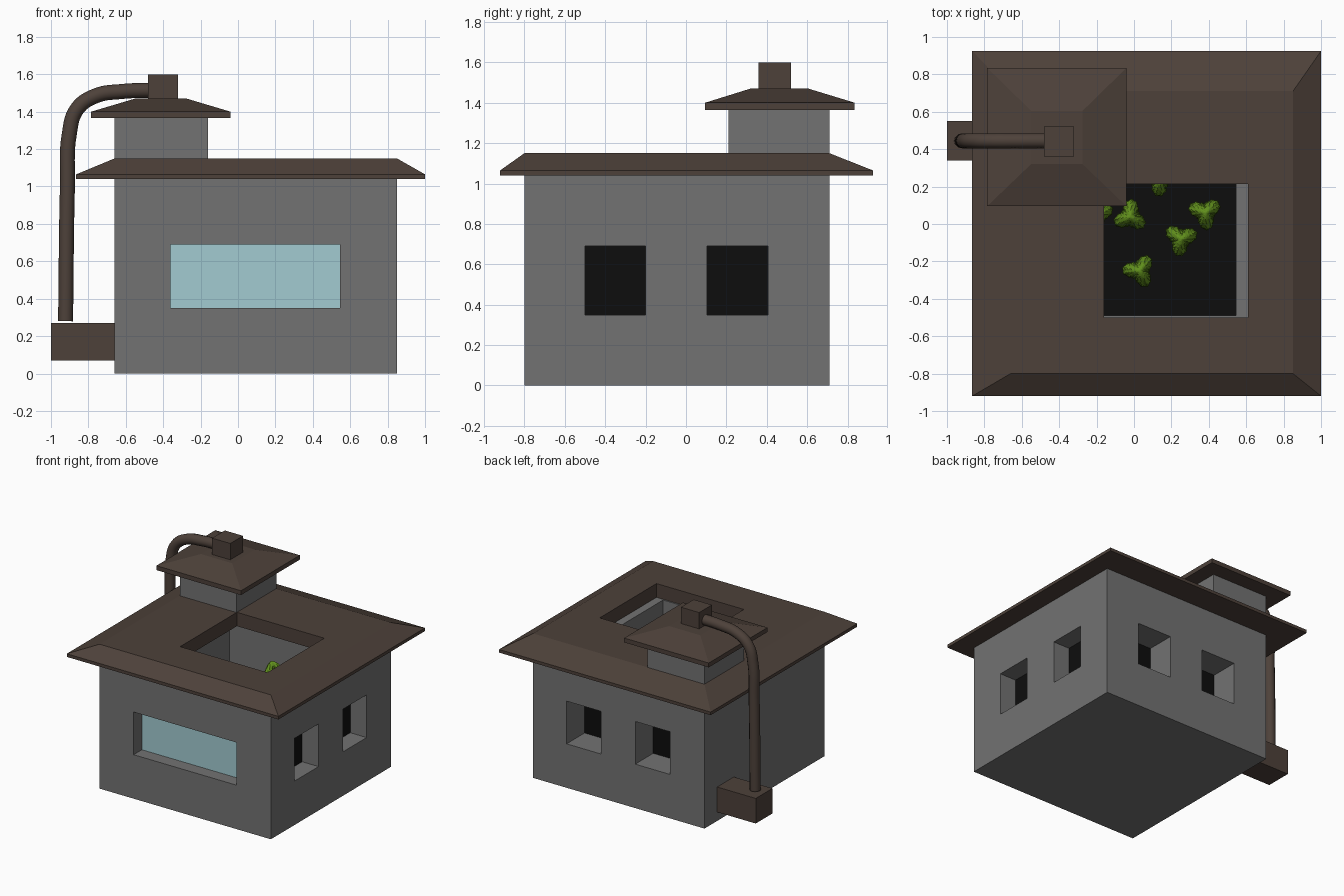
import bpy, bmesh, math, random

if "Cube" in bpy.data.objects:
    bpy.data.objects.remove(bpy.data.objects["Cube"])

random.seed(4)


def material(name, r, g, b):
    m = bpy.data.materials.new(name)
    m.diffuse_color = (r, g, b, 1)
    m.use_nodes = True
    m.node_tree.nodes["Principled BSDF"].inputs["Base Color"].default_value = m.diffuse_color
    return m


GREY = material("grey wall", 0.17, 0.17, 0.17)
BROWN = material("dark brown", 0.075, 0.053, 0.042)
GLASS = material("pale blue glass", 0.36, 0.60, 0.64)
BLACK = material("black", 0.004, 0.004, 0.004)
GREEN = material("leaf green", 0.12, 0.28, 0.012)


def finish(bm, name, mat):
    bmesh.ops.recalc_face_normals(bm, faces=bm.faces)
    me = bpy.data.meshes.new(name)
    bm.to_mesh(me)
    bm.free()
    me.materials.append(mat)
    ob = bpy.data.objects.new(name, me)
    bpy.context.collection.objects.link(ob)
    return ob


def loft(name, rects, mat, closed=False):
    """Join rectangles (x0, x1, y0, y1, z) into one skin, capped or looped shut."""
    bm = bmesh.new()
    rings = [[bm.verts.new(p) for p in
              ((a, c, z), (b, c, z), (b, d, z), (a, d, z))]
             for a, b, c, d, z in rects]
    pairs = list(zip(rings, rings[1:]))
    if closed:
        pairs.append((rings[-1], rings[0]))
    else:
        bm.faces.new(rings[0])
        bm.faces.new(rings[-1])
    for lo, hi in pairs:
        for i in range(4):
            j = (i + 1) % 4
            bm.faces.new((lo[i], lo[j], hi[j], hi[i]))
    return finish(bm, name, mat)


def box(name, x0, x1, y0, y1, z0, z1, mat):
    return loft(name, [(x0, x1, y0, y1, z0), (x0, x1, y0, y1, z1)], mat)


# Hollow house body, open at the top
FLOOR = 0.42
outer = (-0.66, 0.85, -0.80, 0.71)
room = (-0.405, 0.545, -0.49, 0.47)
body = loft("house_walls", [outer + (0,), outer + (1.04,),
                            room + (1.04,), room + (FLOOR,)], GREY)
box("room_floor", *room, FLOOR, FLOOR + 0.008, BLACK)

# Window recesses, each with a thin pane at the back of the recess
Z0, Z1 = 0.35, 0.69
windows = [("front_window", (-0.36, 0.545, -0.9, -0.69), 1, GLASS)]
for i, (a, b) in enumerate(((-0.50, -0.20), (0.105, 0.405))):
    windows.append((f"right_window_{i}", (0.70, 0.95, a, b), 0, BLACK))
for i, (a, b) in enumerate(((-0.355, -0.05), (0.25, 0.555))):
    windows.append((f"back_window_{i}", (a, b, 0.478, 0.8), 2, BLACK))

for name, (x0, x1, y0, y1), side, mat in windows:
    cutter = box("cutter", x0, x1, y0, y1, Z0, Z1, GREY)
    mod = body.modifiers.new("cut", 'BOOLEAN')
    mod.operation, mod.object, mod.solver = 'DIFFERENCE', cutter, 'EXACT'
    bpy.context.view_layer.objects.active = body
    bpy.ops.object.modifier_apply(modifier=mod.name)
    bpy.data.objects.remove(cutter)
    if side == 0:
        x1 = x0 + 0.006
    elif side == 1:
        y0 = y1 - 0.006
    else:
        y1 = y0 + 0.006
    box(name, x0, x1, y0, y1, Z0, Z1, mat)

# Main roof with a square skylight opening
eave = (-0.865, 1.0, -0.92, 0.925)
hole = (-0.16, 0.61, -0.50, 0.215)
loft("main_roof", [eave + (1.04,), eave + (1.065,), outer + (1.15,),
                   hole + (1.15,), hole + (1.04,)], BROWN, closed=True)

# Small tower, its roof and the chimney block
box("tower_walls", -0.66, -0.16, 0.21, 0.71, 1.10, 1.37, GREY)
cap = (-0.785, -0.04, 0.095, 0.835)
loft("tower_roof", [cap + (1.365,), cap + (1.40,),
                    (-0.55, -0.275, 0.32, 0.605, 1.47)], BROWN)
box("chimney", -0.48, -0.32, 0.36, 0.52, 1.46, 1.60, BROWN)

# Outside pipe and the box below it
path = [(-0.46, 1.515), (-0.62, 1.508), (-0.76, 1.485), (-0.86, 1.415),
        (-0.902, 1.28), (-0.912, 1.0), (-0.922, 0.28)]
cu = bpy.data.curves.new("pipe", 'CURVE')
cu.dimensions = '3D'
cu.bevel_depth, cu.bevel_resolution, cu.use_fill_caps = 0.04, 4, True
cu.resolution_u = 8
sp = cu.splines.new('BEZIER')
sp.bezier_points.add(len(path) - 1)
for p, (x, z) in zip(sp.bezier_points, path):
    p.co = (x, 0.445, z)
    p.handle_left_type = p.handle_right_type = 'AUTO'
cu.materials.append(BROWN)
bpy.context.collection.objects.link(bpy.data.objects.new("pipe", cu))
box("pipe_box", -1.0, -0.66, 0.34, 0.55, 0.07, 0.27, BROWN)


# Small trees inside the room: trunk plus a three-lobed pleated crown
def tree(n, x, y):
    box(f"trunk_{n}", x - 0.012, x + 0.012, y - 0.012, y + 0.012,
        FLOOR, 0.70, BROWN)
    bm = bmesh.new()
    bmesh.ops.create_icosphere(bm, subdivisions=4, radius=1)
    turn = random.uniform(0, 6.28)
    for v in bm.verts:
        a = math.atan2(v.co.y, v.co.x)
        r = 0.07 * (1 + 0.28 * math.cos(3 * (a - turn))
                    + 0.06 * math.cos(17 * a))
        r *= 1 - 0.25 * v.co.z
        v.co = (x + v.co.x * r, y + v.co.y * r, 0.73 + 0.10 * v.co.z)
    finish(bm, f"tree_crown_{n}", GREEN)


for n, (x, y) in enumerate(((-0.02, 0.04), (0.38, 0.06), (0.25, -0.08),
                            (0.03, -0.25), (0.14, 0.24), (-0.20, 0.05))):
    tree(n, x, y)
